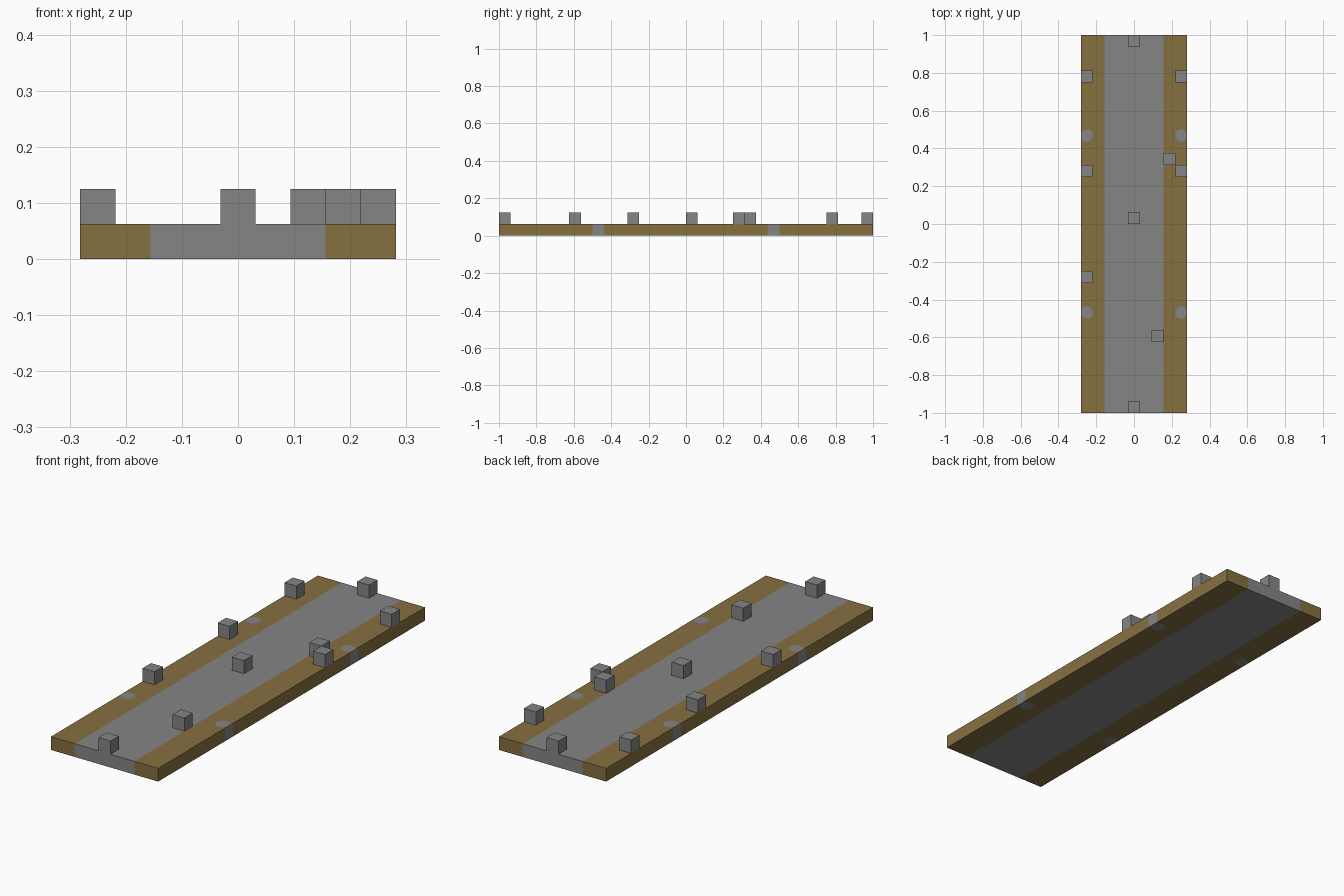
import bpy, bmesh
from mathutils import Vector

if "Cube" in bpy.data.objects:
    bpy.data.objects.remove(bpy.data.objects["Cube"], do_unlink=True)

UNIT = 1 / 16           # block size and slab thickness
HALF_W = 4.5 * UNIT     # half width of the slab
STRIP = 2.5 * UNIT      # half width of the grey centre strip
SPOT_X, SPOT_Y = 4 * UNIT, 7.5 * UNIT
R = UNIT / 2


def material(name, colour):
    m = bpy.data.materials.new(name)
    m.use_nodes = True
    m.diffuse_color = colour
    m.node_tree.nodes["Principled BSDF"].inputs["Base Color"].default_value = colour
    return m


grey = material("stone grey", (0.235, 0.235, 0.235, 1))
brown = material("wood brown", (0.24, 0.163, 0.051, 1))


def add_box(bm, centre, size):
    verts = bmesh.ops.create_cube(bm, size=1)["verts"]
    for v in verts:
        v.co = Vector(a * s for a, s in zip(v.co, size)) + Vector(centre)


def finish(bm, name, *mats):
    mesh = bpy.data.meshes.new(name)
    bm.to_mesh(mesh)
    bm.free()
    for m in mats:
        mesh.materials.append(m)
    obj = bpy.data.objects.new(name, mesh)
    bpy.context.collection.objects.link(obj)


def cut(bm, faces, point, normal):
    edges = {e for f in faces for e in f.edges}
    verts = {v for f in faces for v in f.verts}
    bmesh.ops.bisect_plane(bm, geom=list(faces) + list(edges) + list(verts),
                           plane_co=point, plane_no=normal, dist=1e-6)


def in_spot(c):
    return abs(abs(c.x) - SPOT_X) < R + 1e-4 and abs(abs(c.y) - SPOT_Y) < R


# Slab, split along the strip and around the spots
bm = bmesh.new()
add_box(bm, (0, 0, UNIT / 2), (2 * HALF_W, 2, UNIT))
for s in (-1, 1):
    for x in (STRIP, SPOT_X - R):
        cut(bm, bm.faces[:], (s * x, 0, 0), (1, 0, 0))
    for y in (SPOT_Y - R, SPOT_Y + R):
        cut(bm, bm.faces[:], (0, s * y, 0), (0, 1, 0))

# Clip the spot corners on the top and bottom
CLIP = R * 1.45
for sx in (-1, 1):
    for sy in (-1, 1):
        spot = Vector((sx * SPOT_X, sy * SPOT_Y, 0))
        for dx in (-1, 1):
            for dy in (-1, 1):
                bm.normal_update()
                faces = [f for f in bm.faces if abs(f.normal.z) > 0.5
                         and in_spot(f.calc_center_median())
                         and (f.calc_center_median() - spot).xy.length < R]
                cut(bm, faces, spot + Vector((dx * CLIP, 0, 0)), (dx, dy, 0))

# Grey strip and spots on the wooden slab
bm.normal_update()
for f in bm.faces:
    c = f.calc_center_median()
    diamond = abs(abs(c.x) - SPOT_X) + abs(abs(c.y) - SPOT_Y)
    spot = in_spot(c) and (abs(f.normal.x) > 0.5 or diamond < CLIP)
    f.material_index = 0 if spot or abs(c.x) < STRIP else 1
finish(bm, "slab", grey, brown)

# Small blocks standing on the slab, placed in block units
BLOCKS = {
    "back_block": (0, 15.5), "middle_block": (0, 0.5), "front_block": (0, -15.5),
    "right_back_block": (-4, 12.5), "left_back_block": (4, 12.5),
    "right_middle_block": (-4, 4.5), "left_middle_block": (4, 4.5),
    "left_inner_block": (3, 5.5), "right_front_block": (-4, -4.5),
    "left_front_block": (2, -9.5),
}
for name, (x, y) in BLOCKS.items():
    bm = bmesh.new()
    add_box(bm, (x * UNIT, y * UNIT, 1.5 * UNIT), (UNIT, UNIT, UNIT))
    finish(bm, name, grey)
